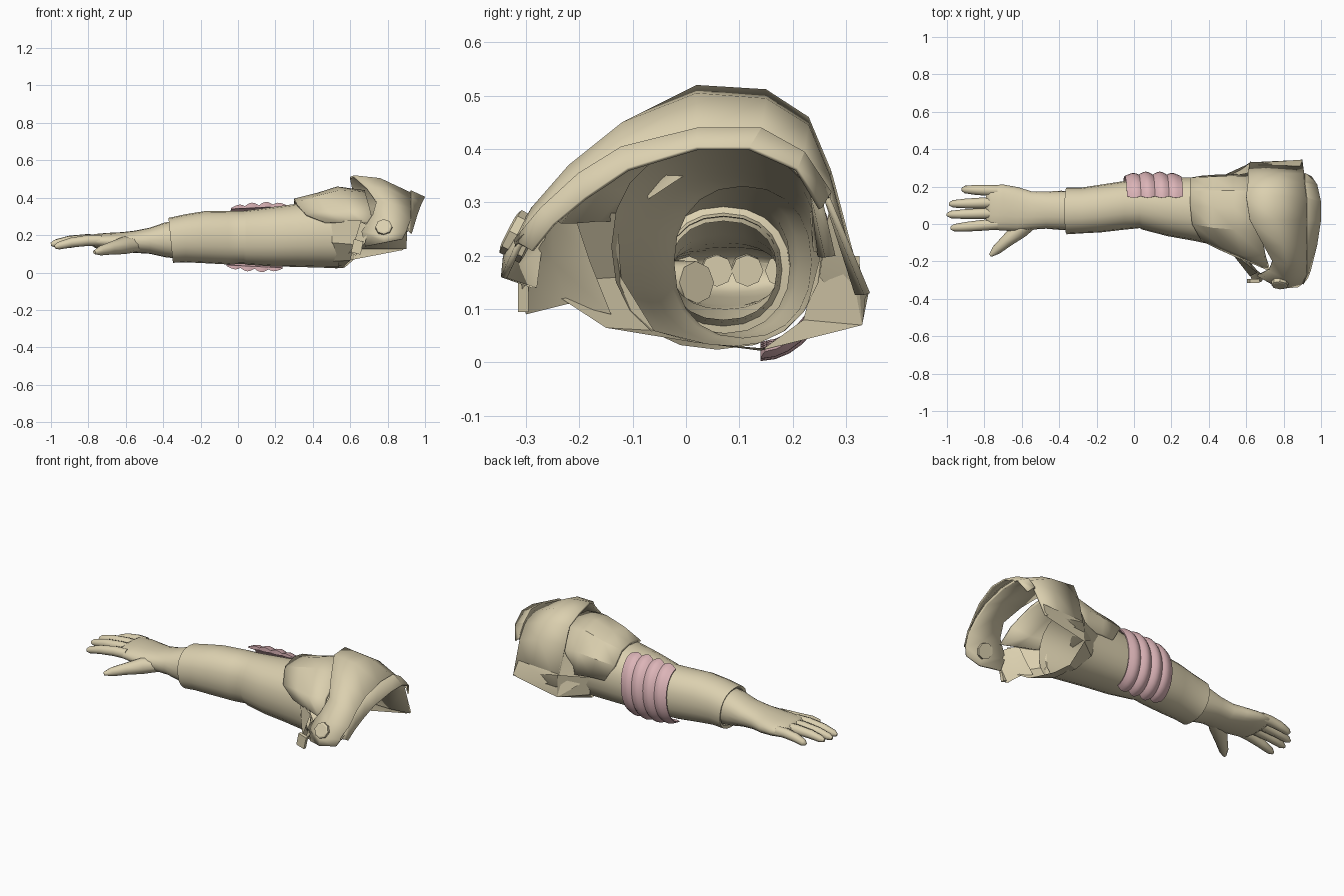
import bpy, math
from mathutils import Vector


def material(name, rgb):
    m = bpy.data.materials.new(name)
    m.diffuse_color = (*rgb, 1)
    return m


CREAM = material("cream", (0.71, 0.63, 0.43))
PINK = material("pink", (0.72, 0.46, 0.48))


def make(name, verts, faces, mat=CREAM, angle=40):
    me = bpy.data.meshes.new(name)
    me.from_pydata(verts, [], faces)
    me.materials.append(mat)
    ob = bpy.data.objects.new(name, me)
    bpy.context.collection.objects.link(ob)
    bpy.ops.object.select_all(action='DESELECT')
    ob.select_set(True)
    bpy.context.view_layer.objects.active = ob
    bpy.ops.object.shade_smooth_by_angle(angle=math.radians(angle))
    return ob


def loft(name, rows, closed=False, caps=(False, False), mat=CREAM, angle=40, thick=0):
    """Skin a list of equally long point rows, facing away from the arm axis."""
    n = len(rows[0])
    verts = [Vector(p) for r in rows for p in r]
    faces = []
    for i in range(len(rows) - 1):
        for j in range(n if closed else n - 1):
            k = (j + 1) % n
            faces.append((i * n + j, i * n + k, (i + 1) * n + k, (i + 1) * n + j))
    mid = sum(verts, Vector()) / len(verts) if closed else Vector((0, 0.05, 0.2))
    total = 0
    for f in faces:
        a, b, c, d = (verts[q] for q in f)
        out = (a + b + c + d) / 4 - mid
        out.x = 0
        total += (c - a).cross(d - b).dot(out)
    if caps[0]:
        faces.append(tuple(reversed(range(n))))
    if caps[1]:
        faces.append(tuple(range((len(rows) - 1) * n, len(rows) * n)))
    if total < 0:
        faces = [tuple(reversed(f)) for f in faces]
    ob = make(name, verts, faces, mat, angle)
    if thick:
        s = ob.modifiers.new("thickness", 'SOLIDIFY')
        s.thickness = thick
        s.offset = -1
    return ob


def ring(x, y0, y1, z0, z1, n=20, slant=0.0):
    """Slightly squared oval across x, given by its y and z limits."""
    pts = []
    for i in range(n):
        a = 2 * math.pi * i / n
        c, s = math.cos(a), math.sin(a)
        c, s = (math.copysign(abs(v) ** 0.9, v) for v in (c, s))
        pts.append((x - slant * s, (y0 + y1) / 2 + c * (y1 - y0) / 2,
                    (z0 + z1) / 2 + s * (z1 - z0) / 2))
    return pts


# arm, with the turned-in cuff lip at the wrist and an elbow crease
loft("arm", [
    ring(-0.32, -0.03, 0.17, 0.08, 0.265),
    ring(-0.355, -0.04, 0.18, 0.068, 0.28, slant=0.01),
    ring(-0.36, -0.055, 0.195, 0.052, 0.292, slant=0.012),
    ring(-0.28, -0.05, 0.195, 0.055, 0.312),
    ring(-0.18, -0.045, 0.21, 0.05, 0.328),
    ring(-0.05, -0.03, 0.23, 0.043, 0.33),
    ring(0.03, -0.022, 0.235, 0.046, 0.33),
    ring(0.045, -0.03, 0.237, 0.042, 0.332),
    ring(0.18, -0.065, 0.245, 0.033, 0.35),
    ring(0.32, -0.09, 0.25, 0.03, 0.368),
    ring(0.44, -0.115, 0.252, 0.026, 0.39),
    ring(0.54, -0.14, 0.257, 0.024, 0.41)], closed=True)

# hand: wrist and palm
loft("hand", [
    ring(-0.33, -0.035, 0.175, 0.075, 0.275),
    ring(-0.39, -0.032, 0.178, 0.082, 0.268),
    ring(-0.47, -0.025, 0.173, 0.1, 0.24),
    ring(-0.55, -0.03, 0.175, 0.105, 0.224),
    ring(-0.62, -0.04, 0.197, 0.11, 0.216),
    ring(-0.70, -0.035, 0.211, 0.122, 0.212),
    ring(-0.765, -0.03, 0.207, 0.132, 0.206),
    ring(-0.79, -0.01, 0.19, 0.15, 0.19)],
    closed=True, caps=(False, True), angle=60)


def digit(name, pts, radii, n=8):
    """Rounded finger along a bent path."""
    pts = [Vector(p) for p in pts]
    rows = []
    for i, p in enumerate(pts):
        d = (pts[min(i + 1, len(pts) - 1)] - pts[max(i - 1, 0)]).normalized()
        side = d.cross(Vector((0, 0, 1))).normalized()
        up = side.cross(d)
        rows.append([p + (side * math.cos(2 * math.pi * k / n)
                          + up * math.sin(2 * math.pi * k / n)) * radii[i] for k in range(n)])
    loft(name, rows, closed=True, caps=(True, True), angle=60)


# fingers: base y, tip x, tip y, tip z
for i, (yb, xt, yt, zt) in enumerate([(0.178, -0.92, 0.185, 0.145), (0.115, -0.988, 0.107, 0.155),
                                      (0.058, -1.0, 0.05, 0.15), (0.0, -0.98, -0.022, 0.137)]):
    b, t = Vector((-0.73, yb, 0.172)), Vector((xt, yt, zt))
    path = [b + (t - b) * f + Vector((0, 0, 0.012 * math.sin(math.pi * f)))
            for f in (0, 0.3, 0.65, 0.92, 1)]
    digit(f"finger_{i + 1}", path, [0.03, 0.029, 0.026, 0.02, 0.009])
digit("thumb", [(-0.54, 0.02, 0.15), (-0.61, -0.03, 0.145), (-0.68, -0.09, 0.13),
                (-0.735, -0.138, 0.117), (-0.768, -0.168, 0.108)],
      [0.04, 0.047, 0.034, 0.026, 0.01])

# ridged pad wrapped around the back of the arm
rows = []
nx, na = 24, 16
for i in range(nx + 1):
    f = i / nx
    x = -0.05 + 0.30 * f
    bump = abs(math.sin(math.pi * 4 * f))
    row = []
    for lift, order in ((0, range(na + 1)), (1, range(na, -1, -1))):
        for j in order:
            a = math.radians(-86 - 4 * bump + (172 + 8 * bump) * j / na)
            grow = lift * (0.012 + 0.016 * bump) * (0.4 + 0.6 * min(1, 4 * f, 4 * (1 - f)))
            ry, rz = 0.112 + grow, 0.150 + 0.015 * f + grow
            row.append((x + 0.012 * math.sin(a), 0.14 + ry * math.cos(a) ** 1.0,
                        0.190 + rz * math.sin(a)))
    rows.append(row)
loft("back_pad", rows, closed=True, caps=(True, True), mat=PINK, angle=50)

# upper sleeve layer over the top of the arm
loft("upper_sleeve", [
    [(.46, -.14, .27), (.36, -.09, .315), (.31, .0, .375), (.30, .1, .395), (.30, .18, .38),
     (.30, .248, .31), (.36, .258, .21)],
    [(.55, -.18, .27), (.48, -.13, .33), (.42, -.02, .41), (.42, .09, .425), (.42, .18, .40),
     (.42, .253, .32), (.44, .264, .21)],
    [(.65, -.22, .27), (.58, -.17, .34), (.54, -.03, .44), (.53, .09, .46), (.53, .18, .43),
     (.53, .255, .33), (.54, .267, .2)],
    [(.72, -.25, .27), (.70, -.18, .36), (.68, -.04, .43), (.68, .09, .44), (.68, .18, .42),
     (.68, .25, .33), (.66, .28, .2)]], thick=0.02, angle=30)

# shoulder cover: leading edge, crown, neck edge
lead = [(.68, -.29, .14), (.66, -.28, .22), (.72, -.25, .31), (.74, -.2, .38), (.69, -.11, .455),
        (.62, .02, .52), (.60, .15, .512), (.61, .23, .46), (.61, .272, .36), (.62, .333, .13)]
crown = [(.78, -.347, .16), (.78, -.343, .2), (.80, -.29, .29), (.82, -.22, .37), (.80, -.12, .45),
         (.76, .02, .505), (.76, .15, .495), (.77, .23, .445), (.78, .27, .35), (.78, .328, .13)]
neck = [(.88, -.338, .18), (.90, -.32, .22), (.92, -.27, .28), (.92, -.2, .345), (.92, -.12, .395),
        (.92, .02, .43), (.92, .14, .43), (.91, .22, .385), (.91, .27, .31), (.90, .345, .13)]
rim = [(.90, -.31, .17), (.93, -.29, .21), (.945, -.25, .26), (.96, -.19, .31), (.98, -.11, .365),
       (1.0, .02, .405), (1.0, .12, .405), (.98, .21, .365), (.95, .255, .29), (.91, .343, .13)]
loft("shoulder_cover", [lead, crown, neck], thick=0.012)

# raised collar strip along the neck edge
raised = [(x + .004, y * 1.01, z + .01) for x, y, z in neck[1:-1]]
loft("collar", [neck[1:-1], raised, rim[1:-1]], thick=0.008, angle=25)

# flared underside joining the arm to the shoulder
loft("shoulder_underside", [
    [(.50, -.128, .28), (.50, -.122, .16), (.51, -.06, .06), (.52, .04, .035), (.52, .14, .022),
     (.48, .22, .08), (.46, .252, .2)],
    [(.66, -.26, .28), (.62, -.28, .15), (.60, -.15, .065), (.57, .02, .037), (.57, .15, .026),
     (.62, .33, .07), (.62, .325, .2)]], angle=30)
loft("back_flap", [
    [(.50, .25, .16), (.60, .27, .30), (.62, .275, .35)],
    [(.62, .33, .07), (.62, .325, .14), (.62, .315, .2)],
    [(.88, .335, .12), (.90, .343, .135), (.90, .31, .21)]], angle=30)
loft("front_hem", [
    [(.63, -.30, .09), (.60, -.22, .11), (.58, -.14, .09)],
    [(.68, -.31, .16), (.64, -.25, .19), (.60, -.18, .19)],
    [(.70, -.28, .25), (.66, -.25, .27), (.62, -.21, .28)]], angle=30)

# strap tab at the front
make("strap_tab", [(x, y, z) for y in (-.315, -.295)
                   for x, z in ((.605, .11), (.655, .095), (.67, .165), (.62, .18))],
     [(0, 1, 2, 3), (7, 6, 5, 4)] + [(k, k + 4, (k + 1) % 4 + 4, (k + 1) % 4) for k in range(4)])

# round stud on the front of the shoulder
n = Vector((-0.05, -0.87, 0.45)).normalized()
u = n.cross(Vector((1, 0, 0))).normalized()
w = n.cross(u)
c = Vector((.78, -.318, .24))
loft("front_stud", [[c + n * h + (u * math.cos(math.tau * k / 8) + w * math.sin(math.tau * k / 8)) * r
                     for k in range(8)] for h, r in ((-.03, .045), (.012, .045), (.016, .036))],
     closed=True, caps=(True, True), angle=20)
